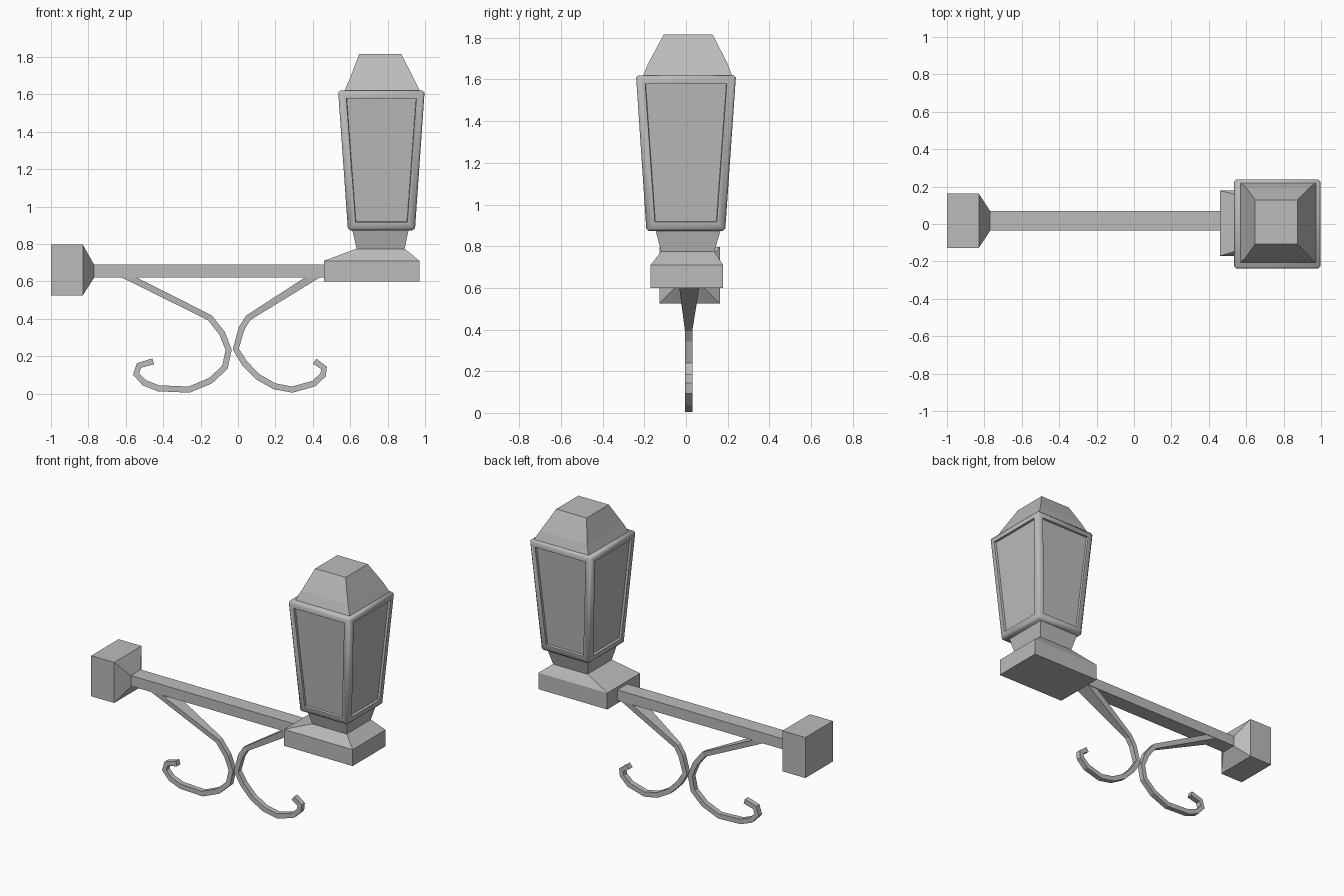
import bpy, bmesh, math
from mathutils import Vector

if "Cube" in bpy.data.objects:
    bpy.data.objects.remove(bpy.data.objects["Cube"])

grey = bpy.data.materials.new("grey metal")
grey.use_nodes = True
COLOUR = (0.5, 0.5, 0.5, 1)
grey.diffuse_color = COLOUR
grey.node_tree.nodes["Principled BSDF"].inputs["Base Color"].default_value = COLOUR


def finish(name, bm, smooth=None):
    bmesh.ops.recalc_face_normals(bm, faces=bm.faces)
    mesh = bpy.data.meshes.new(name)
    bm.to_mesh(mesh)
    bm.free()
    mesh.materials.append(grey)
    obj = bpy.data.objects.new(name, mesh)
    bpy.context.collection.objects.link(obj)
    if smooth:
        bpy.ops.object.select_all(action='DESELECT')
        obj.select_set(True)
        bpy.context.view_layer.objects.active = obj
        bpy.ops.object.shade_smooth_by_angle(angle=math.radians(smooth))
    return obj


def bridge(bm, rings):
    """Skin four-cornered rings into a closed solid."""
    rows = [[bm.verts.new(p) for p in ring] for ring in rings]
    for a, b in zip(rows, rows[1:]):
        for i in range(4):
            j = (i + 1) % 4
            bm.faces.new((a[i], a[j], b[j], b[i]))
    bm.faces.new(rows[0])
    bm.faces.new(rows[-1])
    bmesh.ops.recalc_face_normals(bm, faces=bm.faces)


def rect(u0, u1, v0, v1):
    return [(u0, v0), (u1, v0), (u1, v1), (u0, v1)]


def loft_z(sections):
    bm = bmesh.new()
    bridge(bm, [[(u, v, z) for u, v in rect(*r)] for z, *r in sections])
    return bm


def loft_x(sections):
    bm = bmesh.new()
    bridge(bm, [[(x, u, v) for u, v in rect(*r)] for x, *r in sections])
    return bm


# Wall mount and arm
finish("wall_mount", loft_x([(-1, -.127, .163, .525, .797), (-.83, -.127, .163, .525, .797),
                             (-.77, -.037, .07, .618, .69)]))
finish("arm", loft_x([(-.78, -.035, .07, .62, .69), (.5, -.035, .07, .62, .69)]))

# Lamp base and flared neck
finish("lamp_base", loft_z([(.6, .46, .97, -.17, .178), (.71, .46, .97, -.17, .178),
                            (.775, .635, .89, -.118, .135)]))
finish("lamp_neck", loft_z([(.77, .635, .89, -.118, .135), (.88, .61, .913, -.147, .167)]), 40)

# Lantern body: softened corners and a recessed panel on each side
bm = loft_z([(.873, .588, .946, -.19, .188), (1.62, .535, .998, -.24, .24)])
bmesh.ops.bevel(bm, geom=list(bm.edges), offset=.012, segments=1, affect='EDGES')
sides = sorted(bm.faces, key=lambda f: f.calc_area())[-6:]
sides = [f for f in sides if abs(f.normal.z) < .5]
bmesh.ops.inset_individual(bm, faces=sides, thickness=.043)
rim = bmesh.ops.inset_individual(bm, faces=sides, thickness=.003, depth=-.015)
finish("lantern_body", bm, 50)

# Roof: flared skirt below a truncated pyramid
finish("roof_skirt", loft_z([(1.615, .567, .975, -.207, .222), (1.68, .596, .942, -.18, .198)]), 40)
finish("roof_cap", loft_z([(1.68, .596, .942, -.18, .198), (1.815, .648, .873, -.107, .128)]))


def scroll(name, path):
    """Flat strip bent along a path, widening in depth where it meets the arm."""
    pts = [Vector(p) for p in path]
    rings = []
    for i, p in enumerate(pts):
        before = (p - pts[i - 1]).normalized() if i else Vector((0, 0))
        after = (pts[i + 1] - p).normalized() if i < len(pts) - 1 else Vector((0, 0))
        t = (before + after).normalized()
        n = Vector((-t.y, t.x)) * .0165
        if i == 0:
            n = Vector((math.copysign(.04, n.x), 0))
        y0, y1 = (-.035, .067) if i == 0 else (-.005, .03)
        a, b = p + n, p - n
        rings.append([(a.x, y0, a.y), (b.x, y0, b.y), (b.x, y1, b.y), (a.x, y1, a.y)])
    bm = bmesh.new()
    bridge(bm, rings)
    finish(name, bm)


# Decorative scrolls under the arm
scroll("wall_scroll", [(-.585, .622), (-.15, .405), (-.085, .322), (-.05, .233), (-.07, .14),
                       (-.148, .068), (-.262, .021), (-.425, .028), (-.5, .057),
                       (-.545, .105), (-.53, .15), (-.453, .172)])
scroll("lamp_scroll", [(.4, .622), (.055, .405), (.02, .35), (-.012, .238), (.035, .162),
                       (.105, .09), (.195, .039), (.29, .021), (.405, .053),
                       (.455, .1), (.46, .137), (.41, .173)])
